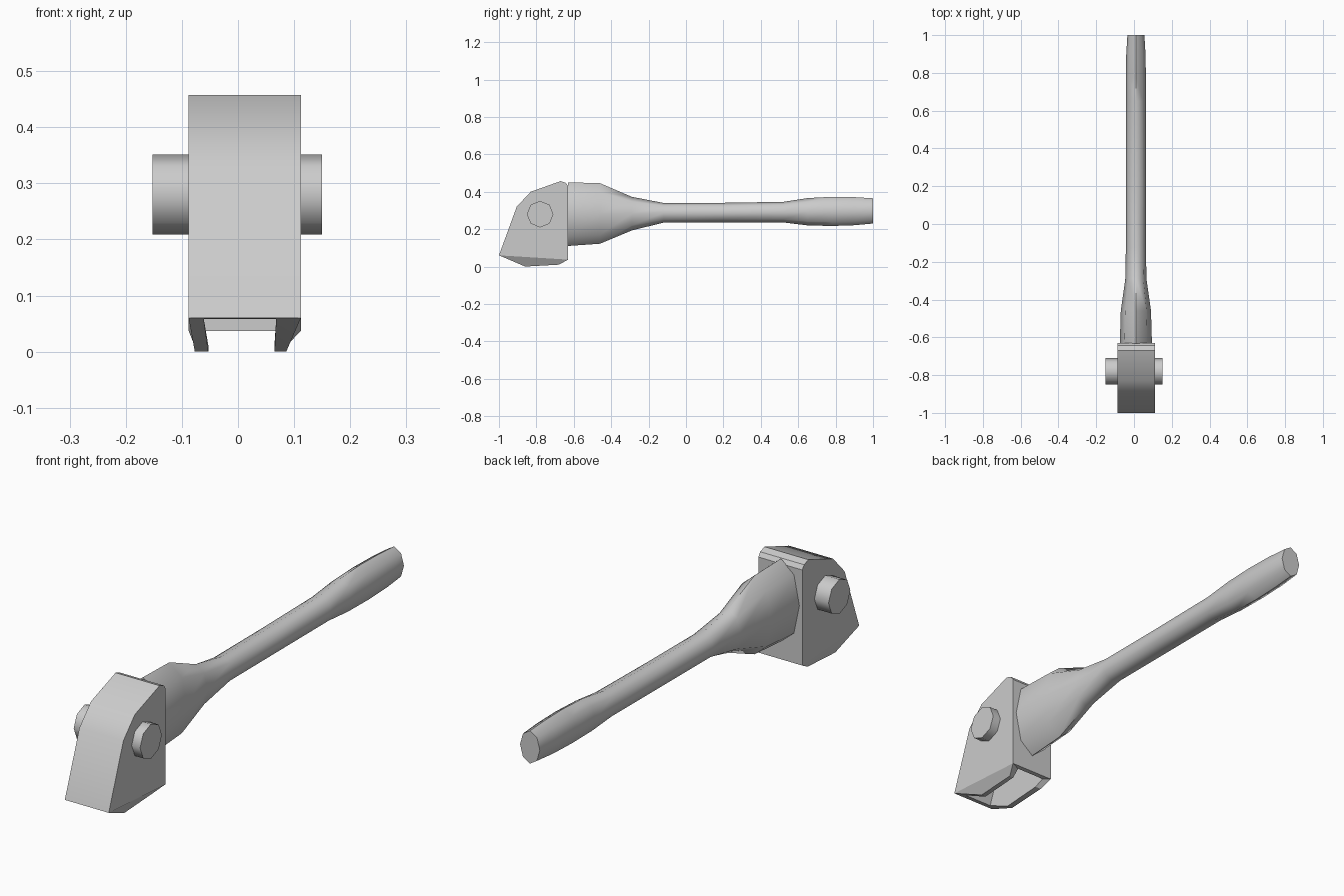
import bpy, bmesh
from math import pi, sin, cos, radians

if "Cube" in bpy.data.objects:
    bpy.data.objects.remove(bpy.data.objects["Cube"])


def finish(name, bm, angle=35):
    bmesh.ops.recalc_face_normals(bm, faces=bm.faces[:])
    mesh = bpy.data.meshes.new(name)
    bm.to_mesh(mesh)
    bm.free()
    ob = bpy.data.objects.new(name, mesh)
    bpy.context.collection.objects.link(ob)
    bpy.ops.object.select_all(action='DESELECT')
    ob.select_set(True)
    bpy.context.view_layer.objects.active = ob
    bpy.ops.object.shade_smooth_by_angle(angle=radians(angle))
    return ob


def loft(bm, rings):
    """Skin closed rings of points and cap both ends."""
    rows = [[bm.verts.new(p) for p in ring] for ring in rings]
    n = len(rows[0])
    for a, b in zip(rows, rows[1:]):
        for i in range(n):
            bm.faces.new((a[i], a[(i + 1) % n], b[(i + 1) % n], b[i]))
    bm.faces.new(rows[0])
    bm.faces.new(rows[-1])


def hood(bm, arch, lip, x_side, x_lip):
    """Open-bottomed cover: (y, z) arch across x plus tapered side lips. Returns the rim."""
    sides = []
    for xs, xl in zip(x_side, x_lip):
        a = [bm.verts.new((xs, y, z)) for y, z in arch]
        b = [bm.verts.new((xl, y, z)) for y, z in lip]
        bm.faces.new(a)
        bm.faces.new([a[0], a[-1]] + b[::-1])
        sides.append((a, b))
    (la, lb), (ra, rb) = sides
    for i in range(len(arch) - 1):
        bm.faces.new((la[i], la[i + 1], ra[i + 1], ra[i]))
    return [la[0]] + lb + [la[-1], ra[-1]] + rb[::-1] + [ra[0]]


# Hollow head, open underneath
bm = bmesh.new()
outer = hood(bm,
             [(-1, .06), (-.905, .32), (-.83, .40), (-.67, .457), (-.642, .447), (-.63, .43), (-.63, .037)],
             [(-.86, 0), (-.68, .01)], (-.088, .112), (-.077, .086))
inner = hood(bm,
             [(-.98, .058), (-.885, .305), (-.82, .375), (-.68, .43), (-.665, .42), (-.65, .41), (-.65, .037)],
             [(-.86, 0), (-.685, .012)], (-.061, .068), (-.053, .065))
n = len(outer)
for i in range(n):
    j = (i + 1) % n
    bm.faces.new((outer[i], outer[j], inner[j], inner[i]))
finish("head", bm, 30)

# Octagonal pin stubs on both sides of the head
for name, x0, x1 in (("pin_left", -.152, -.07), ("pin_right", .09, .15)):
    bm = bmesh.new()
    loft(bm, [[(x, -.78 + .071 * cos(i * pi / 4), .28 + .071 * sin(i * pi / 4)) for i in range(8)]
              for x in (x0, x1)])
    finish(name, bm, 50)

# Handle: y, bottom z, top z, half width
sections = [(-.632, .11, .45, .085), (-.46, .122, .446, .08), (-.29, .193, .373, .056),
            (-.12, .235, .34, .053), (.2, .236, .341, .053), (.52, .236, .346, .053),
            (.65, .22, .366, .053), (.78, .217, .373, .053), (.9, .221, .371, .051),
            (1, .23, .365, .045)]
bm = bmesh.new()
loft(bm, [[(.01 + w * cos(i * pi / 4), y, (lo + hi) / 2 + (hi - lo) / 2 * sin(i * pi / 4))
           for i in range(8)] for y, lo, hi, w in sections])
finish("handle", bm, 60)
